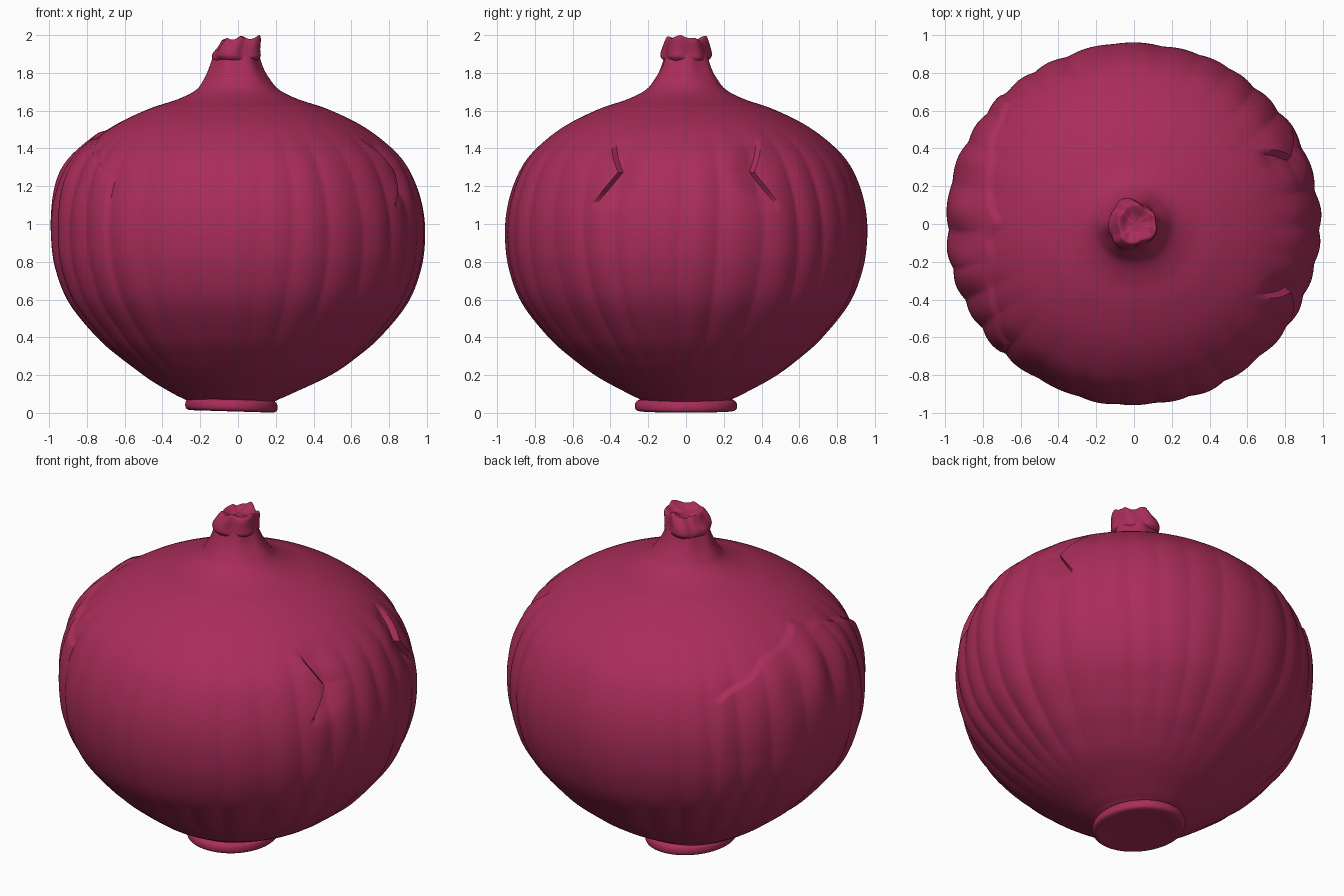
import bpy, bmesh, math, random
from math import sin, cos, pi, exp

if "Cube" in bpy.data.objects:
    bpy.data.objects.remove(bpy.data.objects["Cube"])

random.seed(4)
skin = bpy.data.materials.new("onion_red")
skin.diffuse_color = (0.40, 0.026, 0.10, 1)
skin.use_nodes = True
skin.node_tree.nodes["Principled BSDF"].inputs["Base Color"].default_value = skin.diffuse_color


def smooth(a, b, x):
    t = max(0.0, min(1.0, (x - a) / (b - a)))
    return t * t * (3 - 2 * t)


def catmull(pts, steps):
    """Smooth list of (r, z) points through the profile."""
    out = []
    for i in range(len(pts) - 1):
        p = [pts[max(0, min(len(pts) - 1, i + k))] for k in (-1, 0, 1, 2)]
        for s in range(steps):
            t = s / steps
            out.append(tuple(0.5 * (2 * b + (c - a) * t + (2 * a - 5 * b + 4 * c - d) * t * t
                                    + (3 * b - a - 3 * c + d) * t ** 3)
                             for a, b, c, d in zip(*p)))
    return out + [pts[-1]]


def lathe(name, profile, sides, shape):
    """Turn a profile; shape(r, z, angle) returns the final point."""
    bm = bmesh.new()
    rings = [[bm.verts.new(shape(r, z, 2 * pi * i / sides)) for i in range(sides)]
             for r, z in profile]
    for lo, hi in zip(rings, rings[1:]):
        for i in range(sides):
            j = (i + 1) % sides
            bm.faces.new((lo[i], lo[j], hi[j], hi[i]))
    bm.faces.new(rings[0][::-1])
    bm.faces.new(rings[-1])
    me = bpy.data.meshes.new(name)
    bm.to_mesh(me)
    bm.free()
    me.materials.append(skin)
    ob = bpy.data.objects.new(name, me)
    bpy.context.collection.objects.link(ob)
    bpy.context.view_layer.objects.active = ob
    ob.select_set(True)
    bpy.ops.object.shade_smooth_by_angle(angle=math.radians(50))
    ob.select_set(False)
    return ob


# Bulb with scalloped ribs and torn outer skin
bulb = [(0.20, 0.045), (0.245, 0.07), (0.31, 0.10), (0.48, 0.19), (0.62, 0.29), (0.745, 0.40),
        (0.89, 0.58), (0.962, 0.76), (0.985, 0.93), (0.975, 1.08), (0.935, 1.22), (0.87, 1.34),
        (0.77, 1.44), (0.64, 1.53), (0.47, 1.61), (0.32, 1.66), (0.22, 1.71), (0.17, 1.77),
        (0.138, 1.83), (0.115, 1.90)]
SLIT = 0.41


def bulb_point(r, z, a):
    # slits on the right: bend the mesh columns along them, then step inwards
    c0 = math.remainder(a, 2 * pi)
    c = abs(c0)
    edge = 0.28 + 0.26 * (1.45 - max(1.1, min(1.45, z))) / 0.35
    bend = smooth(0.8, 1.1, z) * (1 - smooth(1.45, 1.6, z))
    a += math.copysign((edge - SLIT) * bend * exp(-((c - SLIT) / 0.25) ** 2), c0)
    win = smooth(1.06, 1.2, z) * (1 - smooth(1.38, 1.47, z))
    dip = -0.030 * win * smooth(SLIT - 0.2, SLIT, c) * (c < SLIT)
    dip += 0.006 * win * exp(-((c - SLIT) / 0.08) ** 2) * (c >= SLIT)

    fade = smooth(0.10, 0.5, z) * (1 - smooth(1.2, 1.58, z))
    sway = a + 0.035 * sin(5 * a + 1) + 0.02 * sin(3 * z + 4 * a)
    side = 0.55 + 0.2 * cos(2 * a) + 0.2 * sin(3 * a + 2) * sin(7 * a)
    rib = abs(sin(15 * sway)) - 0.66
    r += fade * (0.021 * side * rib + 0.003 * sin(11 * a + 2 * z)) + dip

    # layer peeled back on the left: raised below an arched edge
    b = abs(math.remainder(a - pi, 2 * pi))
    arch = 1.49 - 0.22 * (b / 0.78) ** 2 - 0.03 * smooth(0, 0.12, b) + 0.008 * sin(19 * a)
    lift = 0.006 + 0.018 * smooth(0.9, 1.35, z)
    r += lift * smooth(0.25, 0.9, z) * smooth(-0.006, 0.006, arch - z) * (1 - smooth(0.775, 0.795, b))
    # puckers fanning out under the peak of the arch
    r += 0.014 * sin(17 * a) * exp(-((z - 1.28) / 0.15) ** 2 - (b / 0.45) ** 2)

    # gentle folds in the neck, foot set off-centre
    neck = smooth(1.66, 1.85, z)
    foot = 1 - smooth(0.06, 0.25, z)
    r += neck * 0.005 * sin(6 * a + 1)
    return (r * cos(a) - 0.01 * neck - 0.033 * foot, r * sin(a) * 0.972, z)


lathe("bulb", catmull(bulb, 14), 420, bulb_point)

# Flat root disc, slightly tilted
root = [(0.17, 0.013), (0.225, 0.008), (0.25, 0.015), (0.257, 0.03), (0.256, 0.048), (0.25, 0.06), (0.235, 0.07),
        (0.20, 0.075)]


def root_point(r, z, a):
    x = r * 0.95 * cos(a)
    return (x - 0.035, r * 1.05 * sin(a), max(0.0, z - 0.03 * x))


lathe("root_disc", catmull(root, 3), 64, root_point)

# Crumpled, dried stem tip
tip = [(0.112, 1.86), (0.128, 1.88), (0.127, 1.905), (0.118, 1.94), (0.109, 1.965), (0.098, 1.98),
       (0.078, 1.975), (0.045, 1.96), (0.008, 1.96)]
jag = [random.uniform(-1, 1) for _ in range(24)]


def tip_point(r, z, a):
    k = a / (2 * pi) * 24
    i = int(k) % 24
    n = jag[i] + (jag[(i + 1) % 24] - jag[i]) * (k - int(k))
    top = smooth(1.9, 1.98, z)
    rr = r * (1 + 0.04 * sin(5 * a + 9 * z) + 0.03 * sin(3 * a + 2) + 0.05 * n)
    x = rr * cos(a) - 0.012 + 0.025 * top
    z += 0.010 * n * min(1, r / 0.08)
    z += top * (0.10 * x + 0.008 * sin(x * 60)) * min(1, r / 0.05)
    return (x, rr * sin(a), min(z, 2.0))


lathe("stem_tip", catmull(tip, 3), 72, tip_point)
